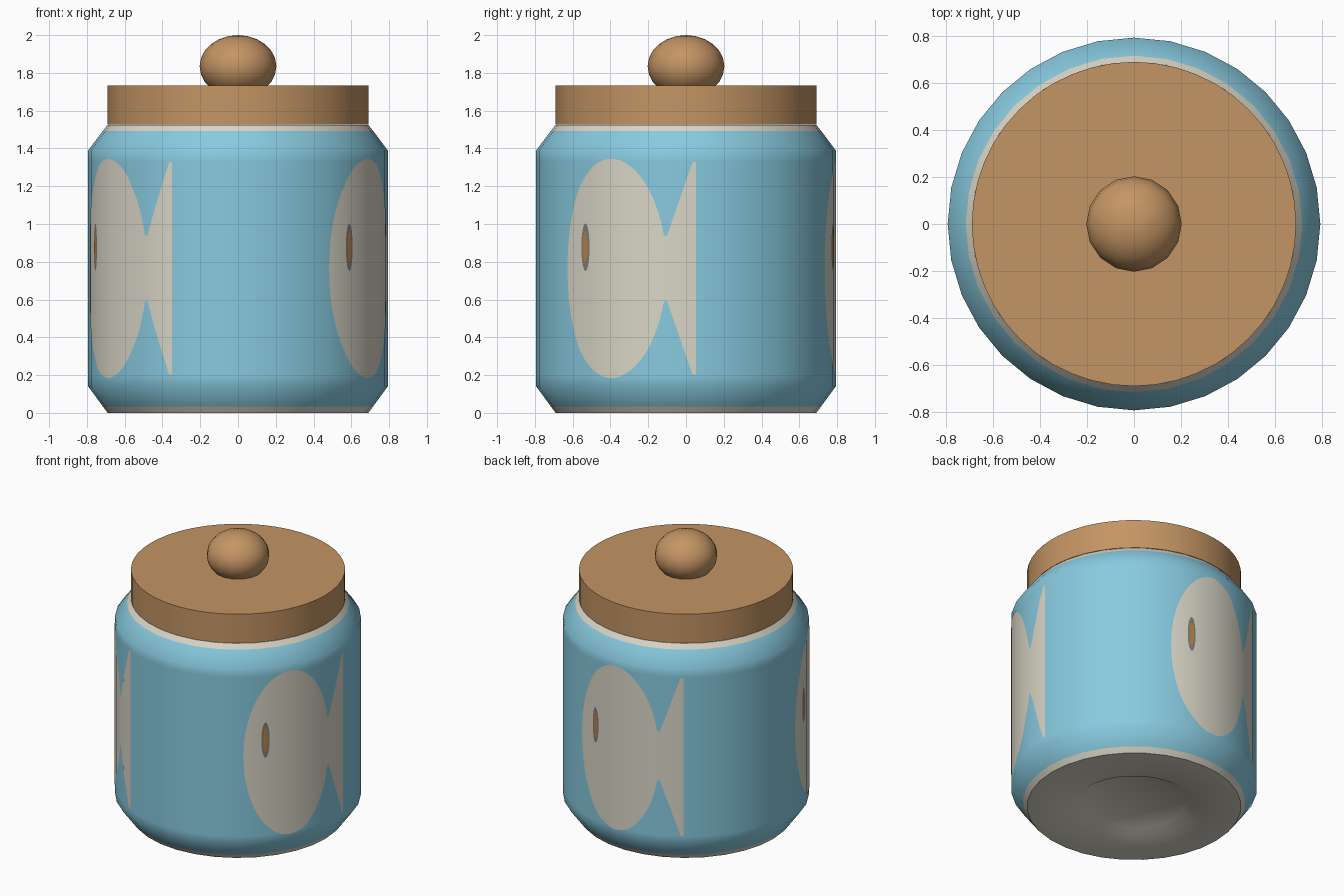
import bpy, bmesh, math
from mathutils import Vector

if "Cube" in bpy.data.objects:
    bpy.data.objects.remove(bpy.data.objects["Cube"])

R, N = 0.793, 32          # jar wall radius and number of sides
FISH_Z = 0.765            # height of the fish centre line


def material(name, rgb):
    m = bpy.data.materials.new(name)
    m.diffuse_color = (*rgb, 1)
    m.use_nodes = True
    m.node_tree.nodes["Principled BSDF"].inputs["Base Color"].default_value = m.diffuse_color
    return m


BLUE = material("sky_blue", (0.245, 0.59, 0.74))
CREAM = material("cream", (0.70, 0.67, 0.57))
WOOD = material("wood", (0.55, 0.30, 0.127))
GREY = material("eye_grey", (0.22, 0.21, 0.19))
ORANGE = material("eye_orange", (0.50, 0.22, 0.06))


def finish(name, bm, mats):
    me = bpy.data.meshes.new(name)
    bm.to_mesh(me)
    bm.free()
    for m in mats:
        me.materials.append(m)
    ob = bpy.data.objects.new(name, me)
    bpy.context.collection.objects.link(ob)
    return ob


def lathe(name, profile, sides, mats, rule=None, angle=45):
    """Spin (radius, z) points about z; radius 0 ends become a pole."""
    bm = bmesh.new()
    rings = []
    for r, z in profile:
        if r < 1e-5:
            rings.append([bm.verts.new((0, 0, z))] * sides)
        else:
            rings.append([bm.verts.new((r * math.cos(2 * math.pi * i / sides),
                                        r * math.sin(2 * math.pi * i / sides), z))
                          for i in range(sides)])
    for a, b in zip(rings, rings[1:]):
        for i in range(sides):
            j = (i + 1) % sides
            bm.faces.new(list(dict.fromkeys((a[i], a[j], b[j], b[i]))))
    bmesh.ops.recalc_face_normals(bm, faces=bm.faces)
    if rule:
        for f in bm.faces:
            f.material_index = rule(f.calc_center_median())
    ob = finish(name, bm, mats)
    bpy.ops.object.select_all(action='DESELECT')
    bpy.context.view_layer.objects.active = ob
    ob.select_set(True)
    bpy.ops.object.shade_smooth_by_angle(angle=math.radians(angle))
    return ob


def wall_point(deg, z, lift):
    """Point lying on the faceted jar wall, raised by lift."""
    t, step = math.radians(deg), 2 * math.pi / N
    r = R * math.cos(step / 2) / math.cos(t % step - step / 2) + lift
    return Vector((r * math.cos(t), r * math.sin(t), z))


def wall_plate(name, start, end, step, half, turn, z, lift, mat):
    """Painted patch wrapped on the wall; half(angle) is its half height."""
    bm = bmesh.new()
    prev = None
    for k in range(round((end - start) / step) + 1):
        d = start + k * step
        h = max(half(d), 0.0005)
        pair = [bm.verts.new(wall_point(d + turn, z + s * h, lift)) for s in (-1, 1)]
        if prev:
            bm.faces.new((prev[0], pair[0], pair[1], prev[1])).smooth = True
        prev = pair
    ob = finish(name, bm, [mat])
    # Radial normals so that the patch shades like the smooth wall
    ob.data.normals_split_custom_set_from_vertices(
        [Vector((v.co.x, v.co.y, 0)).normalized() for v in ob.data.vertices])
    return ob


def ellipse(centre, a, b):
    return lambda d: b * math.sqrt(max(0, 1 - ((d - centre) / a) ** 2))


def fish_half(d):
    body = ellipse(-30, 22.5, 0.58)(d)
    tail = 0
    if d > -9.5:
        tail = 0.172 + 0.39 * min(1, max(0, (d + 7.3) / 9.8))
    return max(body, tail)


# Jar body: blue with cream rims, cream recessed base
lathe("jar_body",
      [(0, 0.035), (0.335, 0.035), (0.39, 0), (0.69, 0), (0.716, 0.035), (R, 0.14),
       (R, 0.20), (R, 1.33), (R, 1.39), (0.716, 1.492), (0.69, 1.525), (0, 1.525)],
      N, [BLUE, CREAM],
      lambda c: int(c.z < 0.036 or c.z > 1.495))

# Lid and knob
lathe("lid", [(0, 1.527), (0.69, 1.527), (0.69, 1.732), (0, 1.732)], 48, [WOOD])
rows = 12
lathe("lid_knob",
      [(0.203 * math.sin(math.pi * i / rows), 1.835 - 0.165 * math.cos(math.pi * i / rows))
       for i in range(rows + 1)], 16, [WOOD])

# Three painted fish around the wall
for n in range(3):
    turn = 120 * n
    wall_plate(f"fish_{n + 1}", -52.5, 3.75, 0.375, fish_half, turn, FISH_Z, 0.002, CREAM)
    wall_plate(f"fish_eye_{n + 1}", -44.1, -40.1, 0.25, ellipse(-42.1, 2.05, 0.125),
               turn, 0.877, 0.004, GREY)
    wall_plate(f"fish_pupil_{n + 1}", -43.2, -41.0, 0.275, ellipse(-42.1, 1.15, 0.085),
               turn, 0.877, 0.006, ORANGE)
